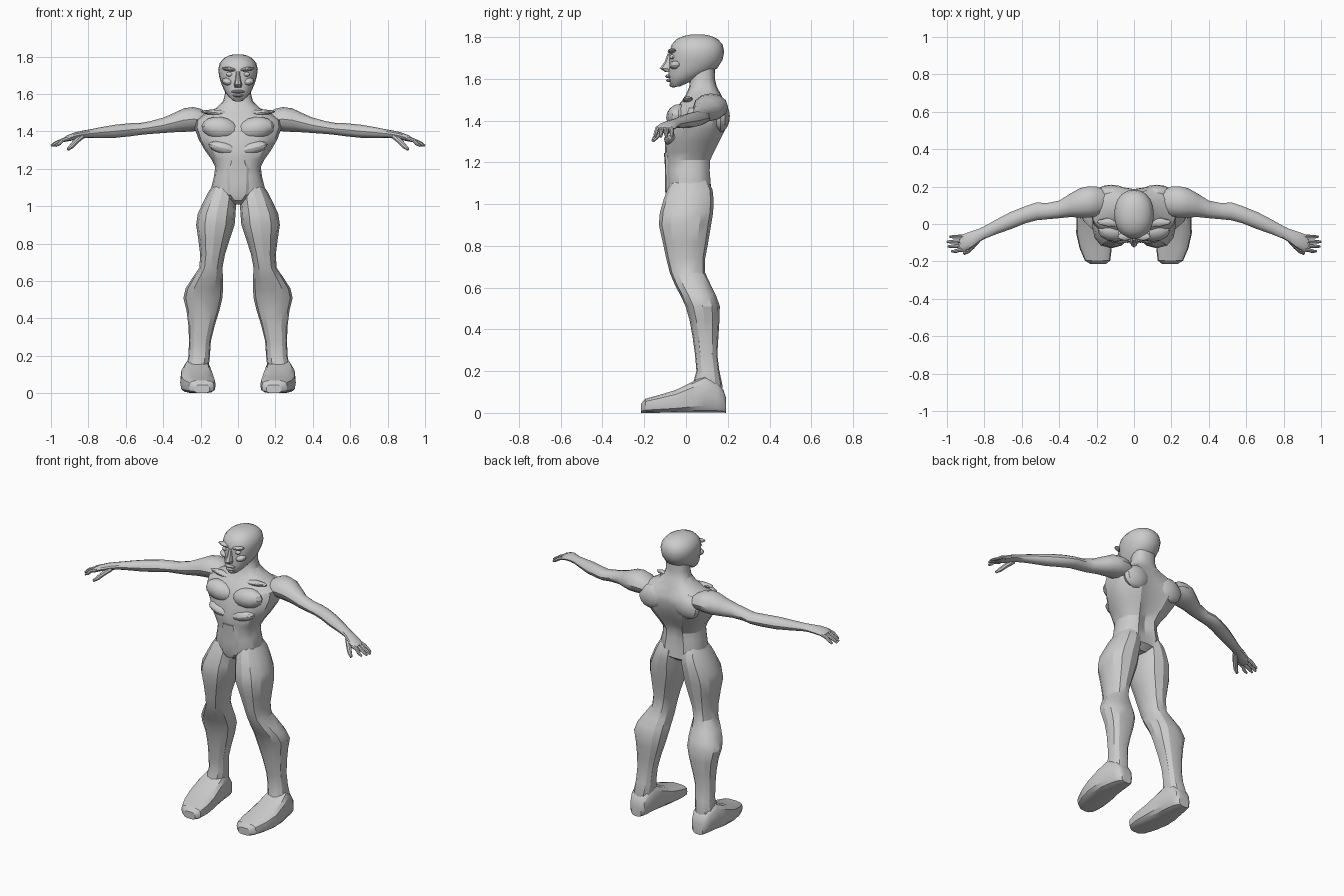
import bpy, bmesh, math
from mathutils import Vector


def finish(bm, name, mirror=False, angle=28):
    bmesh.ops.recalc_face_normals(bm, faces=bm.faces[:])
    me = bpy.data.meshes.new(name)
    bm.to_mesh(me)
    bm.free()
    for p in me.polygons:
        p.use_smooth = True
    me.set_sharp_from_angle(angle=math.radians(angle))
    ob = bpy.data.objects.new(name, me)
    bpy.context.collection.objects.link(ob)
    if mirror:
        mod = ob.modifiers.new("Mirror", 'MIRROR')
        mod.use_mirror_merge = False
    return ob


def spow(v, p):
    return math.copysign(abs(v) ** p, v)


def loft(name, rings, n=12, p=1.0, mirror=False, tweak=None, angle=28):
    """Skin rings of (centre, u half-axis, v half-axis)."""
    bm = bmesh.new()
    loops = []
    for c, u, v in rings:
        loop = []
        for i in range(n):
            a = 2 * math.pi * i / n
            co = Vector(c) + Vector(u) * spow(math.cos(a), p) + Vector(v) * spow(math.sin(a), p)
            if tweak:
                co = tweak(co, i)
            loop.append(bm.verts.new(co))
        loops.append(loop)
    for a, b in zip(loops, loops[1:]):
        for i in range(n):
            j = (i + 1) % n
            bm.faces.new((a[i], a[j], b[j], b[i]))
    bm.faces.new(loops[0])
    bm.faces.new(loops[-1])
    return finish(bm, name, mirror, angle)


def stack(rows):
    """Horizontal rings from (z, x0, x1, y_front, y_back)."""
    return [(((a + b) / 2, (f + k) / 2, z), ((b - a) / 2, 0, 0), (0, (k - f) / 2, 0))
            for z, a, b, f, k in rows]


def sym(rows):
    return stack([(z, -r, r, f, k) for z, r, f, k in rows])


def blob(name, loc, size, mirror=False, seg=12, tilt=0):
    bm = bmesh.new()
    bmesh.ops.create_uvsphere(bm, u_segments=seg, v_segments=seg // 2 + 2, radius=1)
    c, s = math.cos(tilt), math.sin(tilt)
    for v in bm.verts:
        x, y, z = v.co.x * size[0], v.co.y * size[1], v.co.z * size[2]
        v.co = Vector((x * c - z * s, y, x * s + z * c)) + Vector(loc)
    return finish(bm, name, mirror)


# Torso and neck, with spine and breastbone grooves
def grooves(co, i):
    if i == 12 // 3 and 1.05 < co.z < 1.5:
        co.y -= 0.025
    if i == 12 and 1.36 < co.z < 1.48:
        co.y += 0.008
    return co


loft("torso", sym([
    (1.01, .07, -.05, .08), (1.04, .135, -.085, .12), (1.10, .143, -.09, .125),
    (1.16, .128, -.095, .12), (1.21, .122, -.095, .122), (1.25, .142, -.10, .142),
    (1.30, .178, -.10, .168), (1.36, .212, -.09, .198), (1.42, .233, -.075, .212),
    (1.46, .23, -.055, .21), (1.495, .18, -.02, .188), (1.525, .115, .0, .168),
    (1.56, .08, .015, .148), (1.60, .07, .02, .138), (1.66, .07, .02, .14)]),
    n=16, p=.8, tweak=grooves)

# Chest, belly and back muscles
blob("pectoral", (.095, -.035, 1.415), (.1, .06, .062), True, tilt=.15)
blob("rib_muscle", (.075, -.06, 1.31), (.085, .045, .035), True, tilt=.25)
blob("shoulder_blade", (.12, .165, 1.42), (.09, .045, .075), True, tilt=-.2)
blob("collar_bone", (.1, .01, 1.498), (.1, .025, .016), True, tilt=.08)
loft("abdomen", sym([(1.03, .03, -.09, 0), (1.06, .06, -.1, 0), (1.13, .068, -.1, 0),
                     (1.20, .07, -.102, 0), (1.245, .05, -.106, 0)]), n=12, p=.6)

# Legs
loft("leg", stack([
    (.06, .17, .265, .05, .165), (.13, .158, .278, .03, .175), (.20, .15, .265, .05, .16),
    (.28, .145, .262, .043, .15), (.36, .125, .265, .032, .155), (.44, .10, .275, .018, .16),
    (.51, .083, .292, -.002, .162), (.56, .08, .28, -.025, .145), (.61, .08, .248, -.052, .12),
    (.67, .083, .207, -.077, .092), (.74, .07, .202, -.095, .092), (.82, .045, .212, -.112, .107),
    (.90, .018, .224, -.13, .12), (.96, .013, .215, -.125, .13), (1.02, .01, .187, -.108, .132),
    (1.07, .01, .162, -.09, .127), (1.12, .03, .13, -.06, .10)]),
    n=12, p=.88, mirror=True)

# Feet
loft("foot", [((cx, y, h / 2), (w, 0, 0), (0, 0, h / 2)) for y, cx, w, h in [
    (-.215, .192, .04, .045), (-.195, .195, .068, .068), (-.13, .205, .086, .086),
    (-.05, .217, .092, .11), (.03, .222, .086, .15), (.09, .22, .074, .18),
    (.15, .218, .062, .15), (.18, .217, .05, .11), (.192, .217, .035, .07)]],
    n=14, p=.6, mirror=True)

# Arms
loft("arm", [((x, y, z), (0, ry, 0), (0, 0, rz)) for x, y, z, ry, rz in [
    (.15, .12, 1.45, .06, .04), (.20, .12, 1.463, .08, .058), (.24, .118, 1.465, .084, .065),
    (.29, .113, 1.46, .078, .063), (.34, .10, 1.447, .063, .052), (.40, .078, 1.432, .047, .041),
    (.47, .068, 1.42, .043, .034), (.52, .068, 1.413, .048, .032), (.58, .05, 1.408, .046, .035),
    (.66, .018, 1.40, .046, .035), (.74, -.017, 1.393, .039, .028), (.80, -.046, 1.387, .034, .022),
    (.83, -.062, 1.383, .036, .021), (.87, -.084, 1.375, .045, .02), (.91, -.1, 1.363, .047, .017),
    (.93, -.104, 1.355, .04, .012)]], n=12, mirror=True, angle=35)


# Fingers and thumb
def digit(name, pts, r):
    rings = []
    for i, pt in enumerate(pts):
        d = (Vector(pts[min(i + 1, len(pts) - 1)]) - Vector(pts[max(i - 1, 0)])).normalized()
        u = d.cross(Vector((0, 0, 1))).normalized()
        k = r * (.5 if i == len(pts) - 1 else 1 - .08 * i)
        rings.append((pt, u * k, u.cross(d) * k))
    loft(name, rings, n=8, mirror=True, angle=40)


for i, (y0, y1, tip) in enumerate([(-.068, -.068, .985), (-.09, -.095, 1.0),
                                   (-.113, -.12, .995), (-.135, -.146, .975)]):
    digit("finger_%d" % (i + 1), [(.90, y0, 1.364), (.94, (y0 + y1) / 2, 1.352),
                                  (tip - .02, y1, 1.334), (tip, y1, 1.322)], .0115)
digit("thumb", [(.835, -.085, 1.373), (.865, -.12, 1.347), (.89, -.145, 1.32),
                (.91, -.158, 1.303)], .016)

# Head
loft("head", sym([
    (1.563, .025, -.068, -.03), (1.585, .05, -.08, .02), (1.615, .072, -.085, .09),
    (1.65, .088, -.083, .15), (1.69, .1, -.08, .175), (1.73, .106, -.08, .183),
    (1.765, .098, -.068, .175), (1.79, .077, -.045, .152), (1.805, .05, -.01, .12),
    (1.812, .02, .025, .085)]), n=20, p=.92, angle=35)

# Face
loft("nose", sym([(1.72, .012, -.088, -.05), (1.68, .014, -.103, -.05),
                  (1.65, .022, -.126, -.05), (1.633, .018, -.1, -.05)]), n=8)
blob("brow", (.047, -.066, 1.732), (.042, .022, .011), True, tilt=.15)
blob("eye", (.045, -.064, 1.705), (.02, .015, .012), True)
blob("cheek", (.055, -.05, 1.665), (.032, .03, .02), True, tilt=.3)
blob("upper_lip", (0, -.082, 1.612), (.036, .018, .009))
blob("lower_lip", (0, -.078, 1.592), (.03, .017, .008))
blob("chin", (0, -.06, 1.572), (.028, .02, .014))
